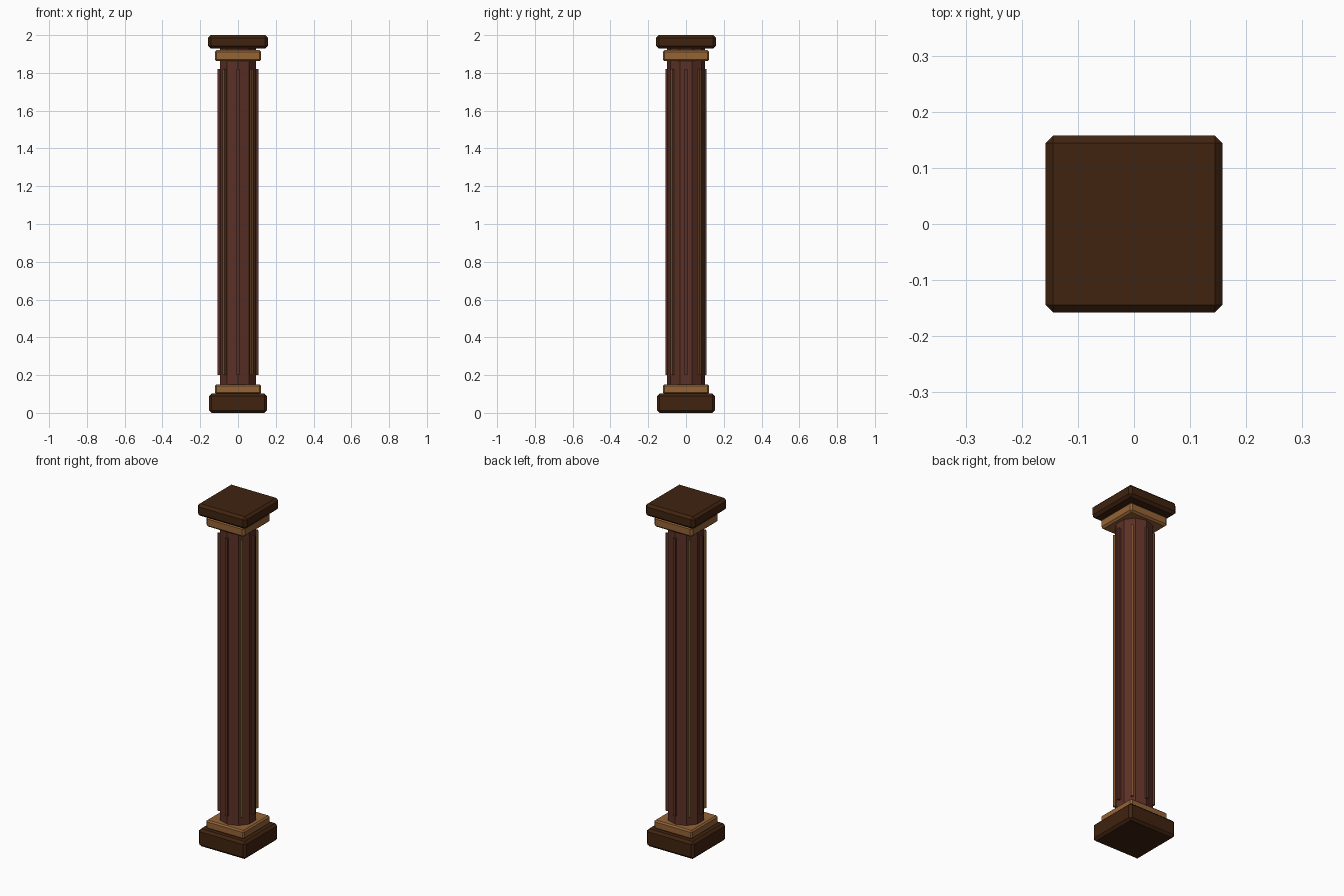
import bpy
import math

cube = bpy.data.objects.get("Cube")
if cube:
    bpy.data.objects.remove(cube, do_unlink=True)


def material(name, rgb):
    m = bpy.data.materials.new(name)
    m.use_nodes = True
    m.diffuse_color = (*rgb, 1)
    m.node_tree.nodes["Principled BSDF"].inputs["Base Color"].default_value = (*rgb, 1)
    return m


dark_wood = material("dark_wood", (0.052, 0.017, 0.005))
red_wood = material("red_wood", (0.105, 0.030, 0.019))
light_wood = material("light_wood", (0.30, 0.125, 0.036))
strip_wood = material("strip_wood", (0.18, 0.08, 0.022))


def block(name, size, location, mat, bevel=0.0, turn=0.0):
    bpy.ops.mesh.primitive_cube_add(size=1, location=location, rotation=(0, 0, turn))
    ob = bpy.context.object
    ob.name = name
    ob.scale = size
    bpy.ops.object.transform_apply(location=False, rotation=False, scale=True)
    ob.data.materials.append(mat)
    if bevel:
        mod = ob.modifiers.new("chamfer", "BEVEL")
        mod.width = bevel
        mod.segments = 1
    return ob


def slab(name, half, bottom, top, mat, bevel):
    return block(name, (half * 2, half * 2, top - bottom),
                 (0, 0, (bottom + top) / 2), mat, bevel)


# Stepped base and capital
slab("base_plinth", 0.153, 0, 0.102, dark_wood, 0.013)
slab("base_trim", 0.123, 0.1, 0.15, light_wood, 0.008)
slab("capital_trim", 0.123, 1.862, 1.92, light_wood, 0.01)
slab("top_slab", 0.158, 1.929, 2.0, dark_wood, 0.014)

# Ten-sided shaft with an edge facing front and back
bottom, top = 0.14, 1.935
bpy.ops.mesh.primitive_cylinder_add(vertices=10, radius=0.1, depth=top - bottom,
                                    location=(0, 0, (bottom + top) / 2))
shaft = bpy.context.object
shaft.name = "shaft"
shaft.data.materials.append(red_wood)

# Narrow upright strips around the shaft, alternating in colour
for i in range(8):
    a = i * math.pi / 4
    block(f"shaft_strip_{i + 1}", (0.02, 0.014, 1.62),
          (0.098 * math.cos(a), 0.098 * math.sin(a), 1.01),
          strip_wood if i % 2 else red_wood, turn=a)
